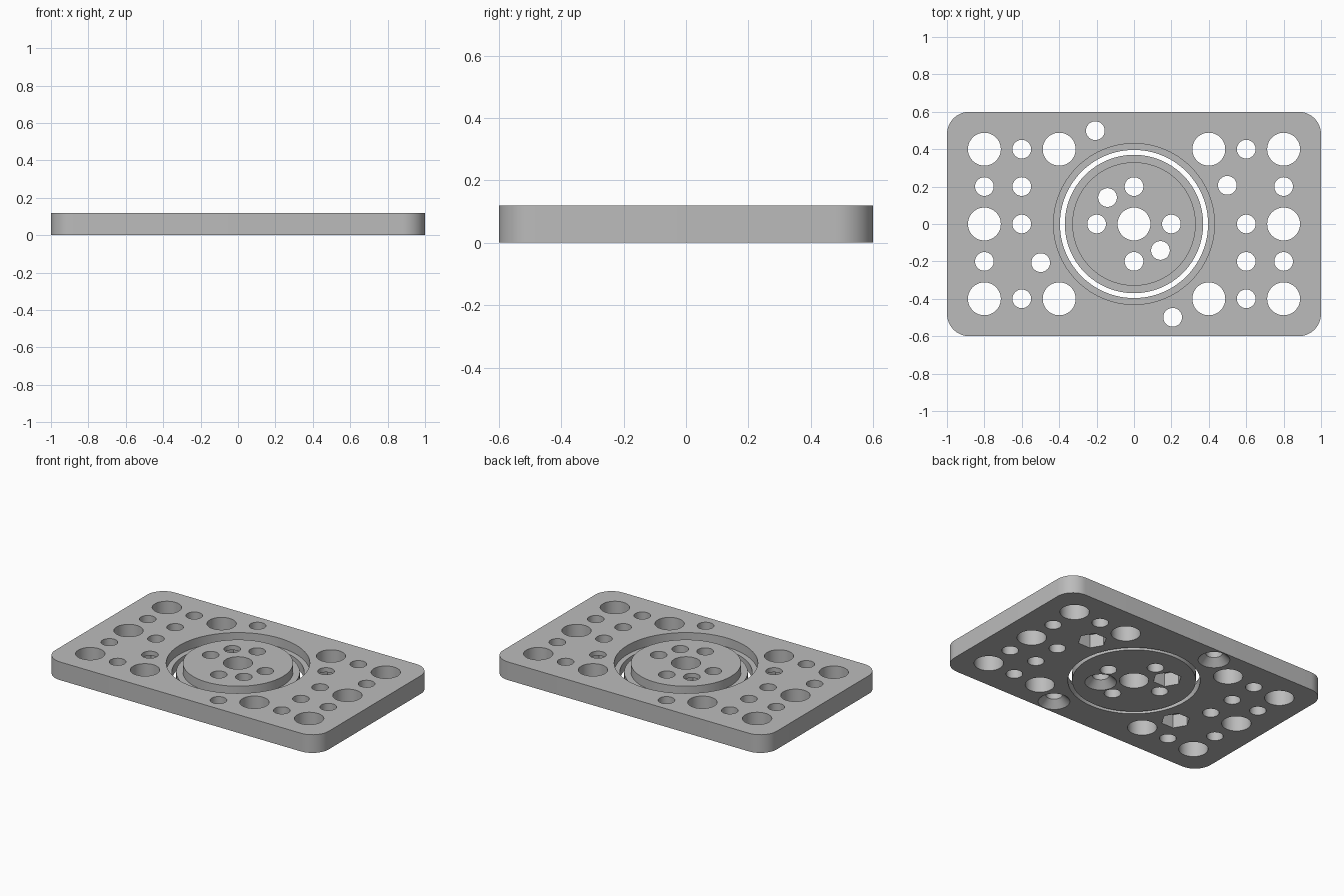
import bpy
import bmesh
from math import cos, sin, pi, radians
from mathutils import Matrix, Vector

if "Cube" in bpy.data.objects:
    bpy.data.objects.remove(bpy.data.objects["Cube"], do_unlink=True)

HEIGHT = 0.12
STEP = HEIGHT / 2
BIG, SMALL = 0.088, 0.05
OVER = 0.02  # how far cutters reach past the faces

grey = bpy.data.materials.new("plain_grey")
grey.use_nodes = True
grey.diffuse_color = (0.5, 0.5, 0.5, 1)
grey.node_tree.nodes["Principled BSDF"].inputs["Base Color"].default_value = (0.5, 0.5, 0.5, 1)


def make_object(name, bm):
    bmesh.ops.recalc_face_normals(bm, faces=bm.faces)
    mesh = bpy.data.meshes.new(name)
    bm.to_mesh(mesh)
    bm.free()
    mesh.materials.append(grey)
    obj = bpy.data.objects.new(name, mesh)
    bpy.context.collection.objects.link(obj)
    return obj


def add_cone(bm, x, y, low, high, r_low, r_high, sides=48, turn=0):
    place = Matrix.Translation((x, y, (low + high) / 2)) @ Matrix.Rotation(turn, 4, "Z")
    bmesh.ops.create_cone(bm, cap_ends=True, segments=sides, radius1=r_low,
                          radius2=r_high, depth=high - low, matrix=place)


def lathe(bm, profile, sides=96):
    """Closed solid from (radius, height) pairs, with capped ends."""
    rings = [[bm.verts.new((r * cos(2 * pi * i / sides), r * sin(2 * pi * i / sides), z))
              for i in range(sides)] for r, z in profile]
    for a, b in zip(rings, rings[1:]):
        for i in range(sides):
            j = (i + 1) % sides
            bm.faces.new((a[i], a[j], b[j], b[i]))
    bm.faces.new(rings[0])
    bm.faces.new(rings[-1])


def cut(obj, bm):
    cutter = make_object("cutter", bm)
    cutter.hide_render = True
    mod = obj.modifiers.new("cut", "BOOLEAN")
    mod.operation, mod.solver, mod.object = "DIFFERENCE", "EXACT", cutter
    bpy.context.view_layer.objects.active = obj
    bpy.ops.object.modifier_apply(modifier=mod.name)
    bpy.data.objects.remove(cutter, do_unlink=True)


def drill(obj, big, small, nuts, sinks):
    # Straight through holes
    bm = bmesh.new()
    for points, radius in ((big, BIG), (small + nuts + sinks, SMALL)):
        for x, y in points:
            add_cone(bm, x, y, -OVER, HEIGHT + OVER, radius, radius)
    cut(obj, bm)
    # Hexagonal pockets and countersinks on the underside
    bm = bmesh.new()
    for x, y in nuts:
        add_cone(bm, x, y, -OVER, 0.09, 0.088, 0.088, 6, radians(30))
    for x, y in sinks:
        add_cone(bm, x, y, -OVER, 0.045, 0.095 + OVER, SMALL)
    cut(obj, bm)


def polar(radius, degrees):
    return radius * cos(radians(degrees)), radius * sin(radians(degrees))


# Plate with rounded corners
bm = bmesh.new()
corner = 0.12
outline = []
for quarter, (sx, sy) in enumerate(((1, 1), (-1, 1), (-1, -1), (1, -1))):
    for i in range(13):
        dx, dy = polar(corner, 90 * quarter + 7.5 * i)
        outline.append(bm.verts.new((sx * (1 - corner) + dx, sy * (0.6 - corner) + dy, 0)))
base = bm.faces.new(outline)
sides = bmesh.ops.extrude_face_region(bm, geom=[base])
bmesh.ops.translate(bm, vec=Vector((0, 0, HEIGHT)),
                    verts=[v for v in sides["geom"] if isinstance(v, bmesh.types.BMVert)])
plate = make_object("plate", bm)

# Stepped round opening in the plate
bm = bmesh.new()
lathe(bm, [(0.396, -OVER), (0.396, STEP), (0.43, STEP), (0.43, HEIGHT + OVER)])
cut(plate, bm)

# Grid of holes around the opening
big = [(s * 0.8, y) for s in (-1, 1) for y in (-0.4, 0, 0.4)]
big += [(s * 0.4, t * 0.4) for s in (-1, 1) for t in (-1, 1)]
small = [(s * 0.8, t * 0.2) for s in (-1, 1) for t in (-1, 1)]
small += [(s * 0.6, y) for s in (-1, 1) for y in (-0.4, -s * 0.2, 0, 0.4)]
drill(plate, big, small,
      [polar(0.54, 22.5), polar(0.54, 202.5)],
      [polar(0.54, 112.5), polar(0.54, 292.5)])

# Turning disc with a lower flange
bm = bmesh.new()
lathe(bm, [(0.37, 0), (0.37, STEP), (0.33, STEP), (0.33, HEIGHT)])
disc = make_object("turning_disc", bm)
drill(disc, [(0, 0)], [polar(0.2, 90 * i) for i in range(4)],
      [polar(0.2, 135)], [polar(0.2, 315)])

# Smooth round walls, keep crisp edges
for obj in (plate, disc):
    bpy.ops.object.select_all(action="DESELECT")
    obj.select_set(True)
    bpy.context.view_layer.objects.active = obj
    bpy.ops.object.shade_smooth_by_angle(angle=radians(30))
